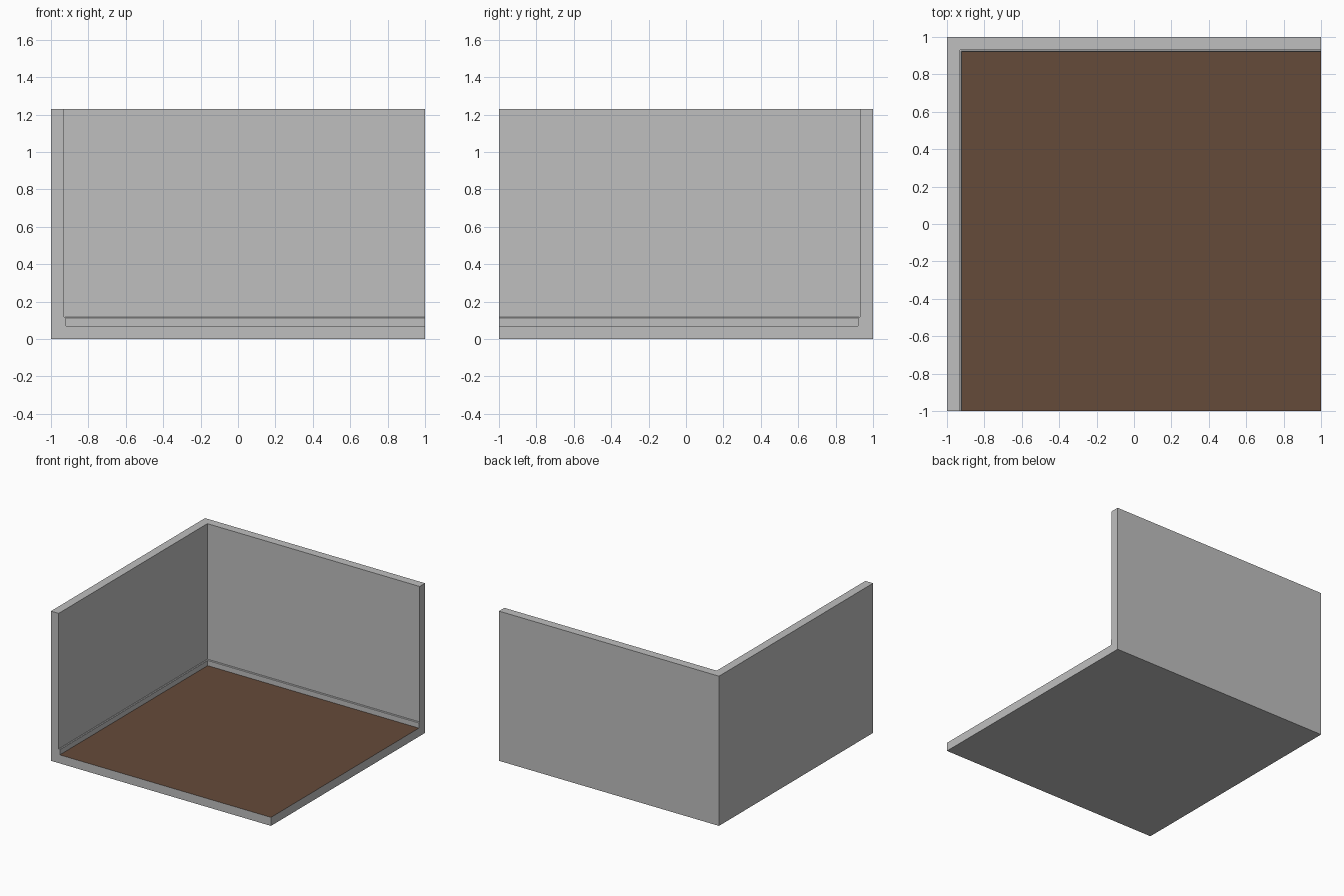
import bpy, bmesh

if "Cube" in bpy.data.objects:
    bpy.data.objects.remove(bpy.data.objects["Cube"])


def material(name, color):
    m = bpy.data.materials.new(name)
    m.diffuse_color = (*color, 1.0)
    m.use_nodes = True
    m.node_tree.nodes["Principled BSDF"].inputs["Base Color"].default_value = m.diffuse_color
    return m


# Wall cross-section: (distance in from the outer face, height),
# running up the outside, over the top and down past the skirting ledge
FLOOR = 0.07
profile = [(0, 0), (0, 1.23), (0.07, 1.23), (0.07, 0.117),
           (0.075, 0.117), (0.08, 0.112), (0.08, FLOOR)]

bm = bmesh.new()

# Sweep the cross-section along the left and back sides of the room
rows = [[bm.verts.new(p) for p in ((-1 + d, -1, z), (-1 + d, 1 - d, z), (1, 1 - d, z))]
        for d, z in profile]
for a, b in zip(rows, rows[1:]):
    for i in range(2):
        bm.faces.new((a[i], a[i + 1], b[i + 1], b[i]))

# Open front-right corner of the floor slab
low = bm.verts.new((1, -1, 0))
high = bm.verts.new((1, -1, FLOOR))

# Floor surface (brown), underside and the two cut ends
floor = bm.faces.new(rows[-1] + [high])
floor.material_index = 1
bm.faces.new(rows[0] + [low])
for i in (0, 2):
    bm.faces.new([r[i] for r in rows] + [high, low])

bmesh.ops.recalc_face_normals(bm, faces=bm.faces[:])
mesh = bpy.data.meshes.new("room_corner")
bm.to_mesh(mesh)
bm.free()

mesh.materials.append(material("wall grey", (0.52, 0.52, 0.52)))
mesh.materials.append(material("floor brown", (0.130, 0.069, 0.042)))
room = bpy.data.objects.new("room_corner", mesh)
bpy.context.collection.objects.link(room)
